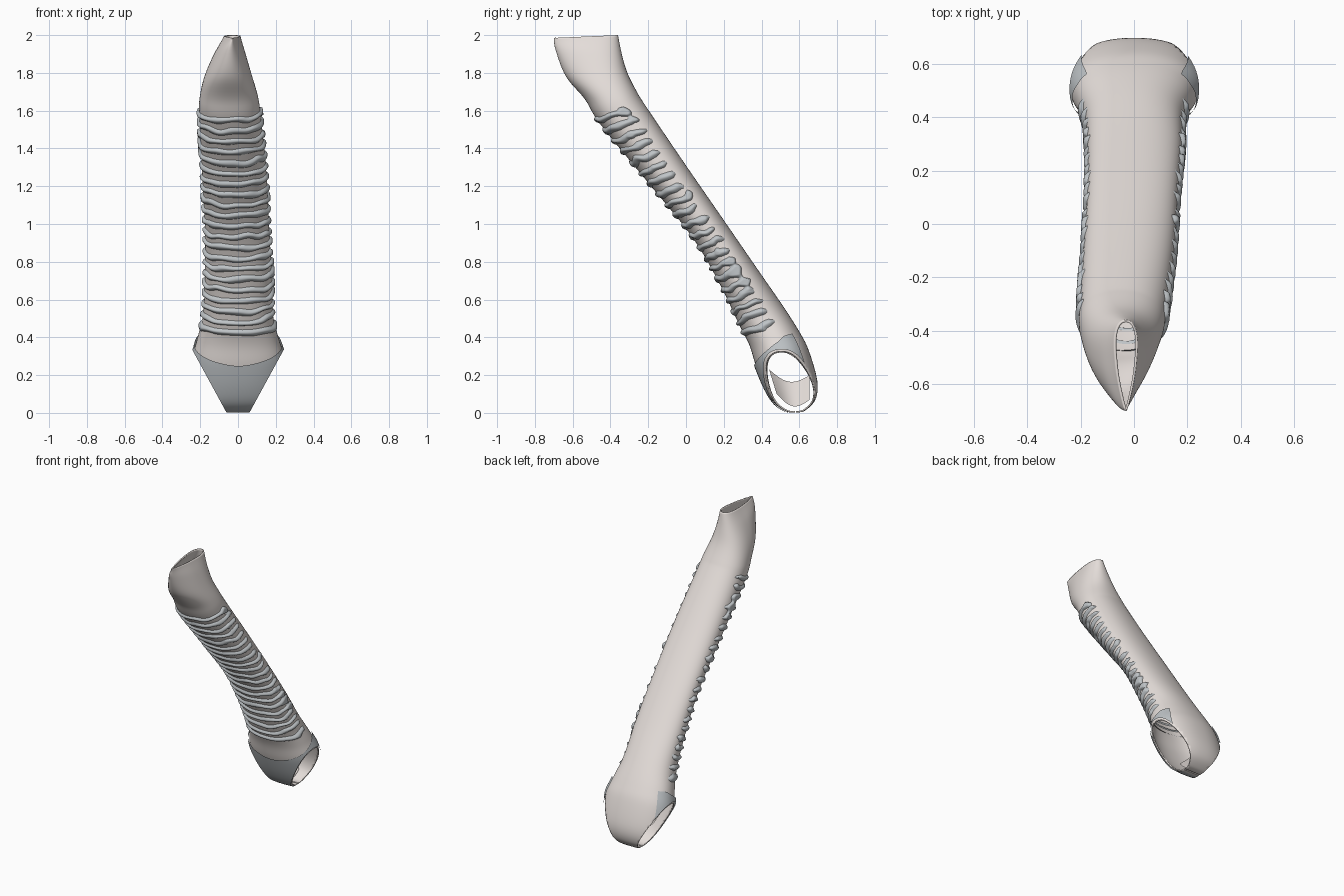
import bpy, bmesh, math
from mathutils import Vector, noise

if "Cube" in bpy.data.objects:
    bpy.data.objects.remove(bpy.data.objects["Cube"])

# Cross-sections: front y,z, back y,z, left x, right x, pinch of the front edge
SECTIONS = [
    (-.70, 1.985, -.36, 2.00, -.09, .03, .75),
    (-.69, 1.92, -.34, 1.90, -.145, .06, .5),
    (-.635, 1.78, -.31, 1.80, -.19, .088, .25),
    (-.535, 1.66, -.26, 1.70, -.205, .108, .05),
    (-.455, 1.53, -.21, 1.62, -.205, .12, 0),
    (-.21, 1.23, -.007, 1.32, -.19, .15, 0),
    (.03, .935, .205, 1.013, -.175, .165, 0),
    (.18, .68, .375, .766, -.175, .18, 0),
    (.28, .47, .512, .568, -.185, .185, 0),
    (.335, .36, .60, .43, -.215, .215, 0),
    (.37, .25, .65, .33, -.24, .245, 0),
    (.42, .13, .695, .17, -.24, .245, 0),
    (.47, .05, .685, .07, -.22, .22, 0),
    (.53, .008, .63, .012, -.15, .15, 0),
    (.575, .002, .585, .002, -.08, .08, 0),
]
LAST = len(SECTIONS) - 1


def section(t):
    t = min(max(t, 0), LAST)
    i = min(int(t), LAST - 1)
    f = t - i
    p = [SECTIONS[min(max(i + k, 0), LAST)] for k in (-1, 0, 1, 2)]
    return [b + .5 * f * (c - a + f * (2*a - 5*b + 4*c - d + f * (3*(b - c) + d - a)))
            for a, b, c, d in zip(*p)]


def surf(t, ang, off=0.0):
    """Point on the sleeve; angle 0 is the front, positive towards +x."""
    fy, fz, by, bz, xl, xr, pinch = section(t)
    front, back = Vector((0, fy, fz)), Vector((0, by, bz))
    axis = (back - front).normalized()
    s, c = math.sin(ang), math.cos(ang)
    s2 = math.copysign(abs(s) ** .9, s)
    c2 = math.copysign(abs(c) ** .9, c)
    half = (xr - xl) / 2 * (1 - pinch * (1 + c) / 2)
    p = (front + back) / 2 - axis * ((back - front).length / 2 + off) * c2
    p.x = (xl + xr) / 2 + (half + off) * s2
    return p


def material(name, rgb):
    m = bpy.data.materials.new(name)
    m.diffuse_color = (*rgb, 1)
    m.use_nodes = True
    m.node_tree.nodes["Principled BSDF"].inputs["Base Color"].default_value = m.diffuse_color
    return m


beige = material("beige", (.80, .745, .715))
grey = material("grey", (.52, .55, .57))


def grid_object(name, fn, nu, nv, mat, thick, closed=False, cut=False):
    bm = bmesh.new()
    rows = [[bm.verts.new(fn(i / nu, j / nv)) for j in range(nv if closed else nv + 1)]
            for i in range(nu + 1)]
    for a, b in zip(rows, rows[1:]):
        for j in range(nv):
            k = (j + 1) % len(a)
            bm.faces.new((a[j], a[k], b[k], b[j]))
    if cut:  # slanted side openings at the lower end
        for s in (-1, 1):
            bmesh.ops.bisect_plane(bm, geom=bm.verts[:] + bm.edges[:] + bm.faces[:],
                                   plane_co=(s * .06, 0, 0), plane_no=(s * .33, 0, -.18),
                                   clear_outer=True)
    bmesh.ops.recalc_face_normals(bm, faces=bm.faces)
    me = bpy.data.meshes.new(name)
    bm.to_mesh(me)
    bm.free()
    ob = bpy.data.objects.new(name, me)
    bpy.context.collection.objects.link(ob)
    me.materials.append(mat)
    if thick:
        mod = ob.modifiers.new("wall", 'SOLIDIFY')
        mod.thickness, mod.offset = thick, -1
    bpy.ops.object.select_all(action='DESELECT')
    ob.select_set(True)
    bpy.context.view_layer.objects.active = ob
    bpy.ops.object.shade_smooth_by_angle(angle=math.radians(60))
    return ob


# Hollow sleeve
grid_object("sleeve", lambda u, v: surf(u * LAST, v * math.tau), LAST * 6, 64,
            beige, .008, closed=True, cut=True)


# Grey cuff around the front of the lower end
def cuff(u, v):
    ang = math.radians(-130 + 260 * v)
    start = 10.0 - 1.0 * min(1, abs(ang) / 1.9) ** 1.3
    return surf(start + (13.6 - start) * u, ang, .009)


grid_object("lower_cuff", cuff, 24, 48, grey, 0, cut=True)


# Curved web inside the lower opening
def web(u, v):
    y0 = .44 + .04 * u
    return Vector((-.12 + .14 * u, y0 + (.655 - y0) * v,
                   .23 - .13 * u - .05 * math.sin(math.pi * v) - .03 * v))


grid_object("inner_web", web, 8, 12, beige, 0)


# Ribbed under-layer: its crests break through the front and sides of the sleeve
def t_at_front(z):
    lo, hi = 3.0, 10.0
    for _ in range(30):
        mid = (lo + hi) / 2
        lo, hi = (mid, hi) if section(mid)[1] > z else (lo, mid)
    return lo


RIBS, STEPS = 21, 14
LEVELS = [t_at_front(1.575 - 1.18 * i / (RIBS * STEPS)) for i in range(RIBS * STEPS + 1)]


def ribbed(u, v):
    ang = math.radians(-150 + 300 * v)
    i = round(u * RIBS * STEPS)
    seed = Vector((ang * 1.7, i / STEPS * .7, 3.0))
    wobble = noise.noise(seed) * .28
    wave = .5 - .5 * math.cos(math.tau * (i / STEPS + wobble))
    # grooves fill in here and there along the sides
    side = max(0, 1 - abs(abs(ang) - 1.65) / .45)
    patch = side * max(0, noise.noise(seed * 1.1 + Vector((9, 2, 5))) - .08) * .07
    limit = 1.95 + .3 * noise.noise(Vector((math.copysign(7, ang), i / STEPS * 1.3, 1)))
    fade = max(0, abs(ang) - limit + .25)
    off = -.014 + .028 * wave ** .8 + patch - .07 * fade
    if i == 0 or i == RIBS * STEPS:
        off = -.014
    return surf(LEVELS[i], ang, min(off, .015))


grid_object("ribbed_layer", ribbed, RIBS * STEPS, 110, grey, 0)
